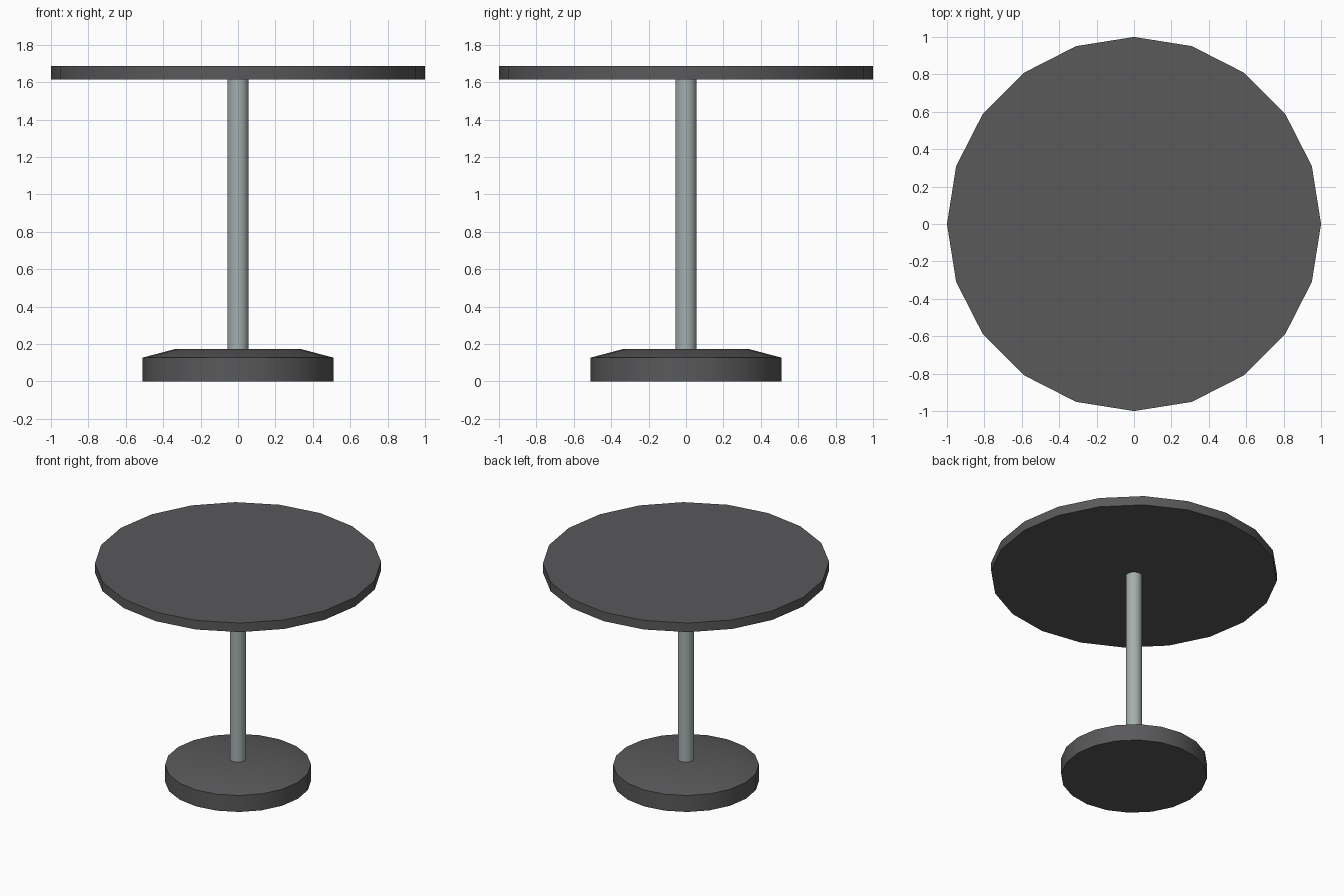
import bpy, bmesh, math

if "Cube" in bpy.data.objects:
    bpy.data.objects.remove(bpy.data.objects["Cube"])

SIDES = 20


def material(name, color):
    m = bpy.data.materials.new(name)
    m.diffuse_color = (*color, 1)
    m.use_nodes = True
    m.node_tree.nodes["Principled BSDF"].inputs["Base Color"].default_value = m.diffuse_color
    return m


def turned(name, profile, mat):
    """Stack of (radius, z) rings, bridged and capped."""
    bm = bmesh.new()
    rings = [[bm.verts.new((r * math.cos(2 * math.pi * i / SIDES),
                            r * math.sin(2 * math.pi * i / SIDES), z))
              for i in range(SIDES)] for r, z in profile]
    for lo, hi in zip(rings, rings[1:]):
        for i in range(SIDES):
            j = (i + 1) % SIDES
            bm.faces.new((lo[i], lo[j], hi[j], hi[i]))
    bm.faces.new(rings[0][::-1])
    bm.faces.new(rings[-1])
    mesh = bpy.data.meshes.new(name)
    bm.to_mesh(mesh)
    bm.free()
    obj = bpy.data.objects.new(name, mesh)
    bpy.context.collection.objects.link(obj)
    mesh.materials.append(mat)
    bpy.ops.object.select_all(action='DESELECT')
    obj.select_set(True)
    bpy.context.view_layer.objects.active = obj
    bpy.ops.object.shade_smooth_by_angle(angle=math.radians(30))
    return obj


dark = material("dark_grey", (0.1, 0.1, 0.105))
metal = material("metal_grey", (0.38, 0.42, 0.42))

# Round top, central post, and base with sloped upper rim
turned("table_top", [(1.0, 1.615), (1.0, 1.685)], dark)
turned("post", [(0.057, 0.17), (0.057, 1.617)], metal)
turned("base", [(0.51, 0), (0.51, 0.127), (0.34, 0.172)], dark)
